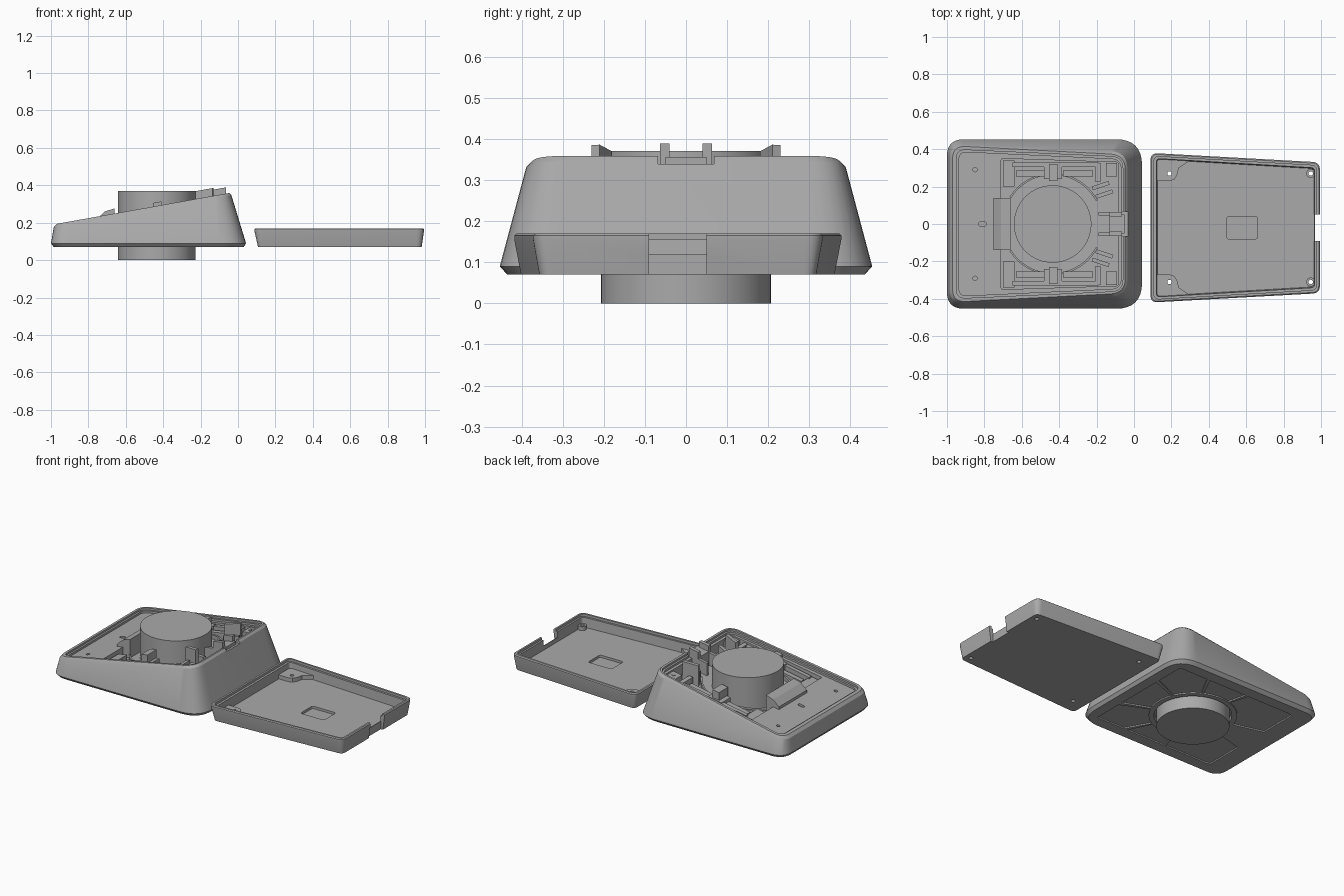
import bpy, bmesh, math
from mathutils import Vector

cube = bpy.data.objects.get("Cube")
if cube:
    bpy.data.objects.remove(cube, do_unlink=True)

grey = bpy.data.materials.new("neutral grey plastic")
grey.use_nodes = True
grey.diffuse_color = (0.4, 0.4, 0.4, 1)
grey.node_tree.nodes["Principled BSDF"].inputs["Base Color"].default_value = (0.4, 0.4, 0.4, 1)
parts = []


def deck(offset=0.0):
    """Height function parallel to the sloping top of the body."""
    return lambda x: 0.19 + (x + 0.99) * 0.179 + offset


def height(z, x):
    return z(x) if callable(z) else z


def finish(name, bm):
    bmesh.ops.recalc_face_normals(bm, faces=bm.faces)
    mesh = bpy.data.meshes.new(name)
    bm.to_mesh(mesh)
    bm.free()
    mesh.materials.append(grey)
    ob = bpy.data.objects.new(name, mesh)
    bpy.context.collection.objects.link(ob)
    parts.append(ob)
    return ob


def loft(name, loops):
    """Skin a stack of (outline, height) loops and cap both ends."""
    bm = bmesh.new()
    rows = [[bm.verts.new((x, y, height(z, x))) for x, y in pts] for pts, z in loops]
    for a, b in zip(rows, rows[1:]):
        for i in range(len(a)):
            j = (i + 1) % len(a)
            bm.faces.new((a[i], a[j], b[j], b[i]))
    bm.faces.new(rows[0])
    bm.faces.new(rows[-1])
    return finish(name, bm)


def prism(name, pts, z0, z1):
    return loft(name, [(pts, z0), (pts, z1)])


def rect(x0, x1, y0, y1):
    return [(x0, y0), (x1, y0), (x1, y1), (x0, y1)]


def circle(x, y, r, n=24):
    return [(x + r * math.cos(math.tau * i / n), y + r * math.sin(math.tau * i / n)) for i in range(n)]


def rounded(x0, x1, h0, h1, r0, r1, yc=0.0, n=8):
    """Tapered rectangle with rounded corners."""
    corners = [Vector(p) for p in ((x0, yc - h0), (x1, yc - h1), (x1, yc + h1), (x0, yc + h0))]
    pts = []
    for i, (p, r) in enumerate(zip(corners, (r0, r1, r1, r0))):
        a = p + (corners[i - 1] - p).normalized() * r
        b = p + (corners[(i + 1) % 4] - p).normalized() * r
        for k in range(n + 1):
            t = k / n
            q = a * (1 - t) ** 2 + p * 1.17 * t * (1 - t) + p * 0.83 * t * (1 - t) + b * t * t
            pts.append((q.x, q.y))
    return pts


def cut(ob, cutters, keep=False):
    """Subtract each cutter and bake the result."""
    for c in cutters:
        m = ob.modifiers.new("cut", "BOOLEAN")
        m.operation, m.solver, m.object = "DIFFERENCE", "EXACT", c
    bpy.context.view_layer.update()
    dg = bpy.context.evaluated_depsgraph_get()
    mesh = bpy.data.meshes.new_from_object(ob.evaluated_get(dg))
    ob.modifiers.clear()
    ob.data = mesh
    if not keep:
        for c in cutters:
            parts.remove(c)
            bpy.data.objects.remove(c, do_unlink=True)


# Sloping body with a stepped rim
body = loft("body_shell", [
    (rounded(-0.985, 0.03, 0.435, 0.435, 0.08, 0.13), 0.07),
    (rounded(-1.0, 0.043, 0.453, 0.453, 0.09, 0.14), 0.09),
    (rounded(-0.985, -0.035, 0.428, 0.385, 0.08, 0.09), deck(-0.015)),
    (rounded(-0.97, -0.047, 0.418, 0.37, 0.07, 0.08), deck()),
    (rounded(-0.95, -0.06, 0.398, 0.358, 0.05, 0.06), deck()),
    (rounded(-0.95, -0.06, 0.398, 0.358, 0.05, 0.06), deck(-0.012)),
    (rounded(-0.935, -0.07, 0.385, 0.345, 0.04, 0.05), deck(-0.012)),
    (rounded(-0.935, -0.07, 0.385, 0.345, 0.04, 0.05), deck(-0.025)),
])

# Cavity, screw holes, slot and front latch recess
cutters = [
    prism("cavity_cutter", rounded(-0.71, -0.085, 0.35, 0.33, 0.01, 0.01), deck(-0.09), 0.6),
    prism("slot_cutter", rounded(-0.83, -0.79, 0.01, 0.01, 0.008, 0.008), deck(-0.06), 0.6),
    prism("latch_cutter", rect(-0.15, 0.1, -0.068, 0.068), deck(-0.022), 0.6),
]
for y in (-0.29, 0.29):
    cutters.append(prism("screw_cutter", circle(-0.85, y, 0.011), deck(-0.06), 0.6))


# Foot pad recesses on the underside, fanned around the drum
def fan(a0, a1):
    def ray(a, inset):
        c, s = math.cos(a), math.sin(a)
        return min((0.40 if c > 0 else 0.43) / max(abs(c), 1e-6), 0.365 / max(abs(s), 1e-6)) - inset
    angles = [math.radians(a0 + (a1 - a0) * i / 24) for i in range(25)]
    outer = [(-0.435 + ray(a, 0) * math.cos(a), ray(a, 0) * math.sin(a)) for a in angles]
    inner = [(-0.435 + 0.25 * math.cos(a), 0.25 * math.sin(a)) for a in reversed(angles)]
    return outer + inner


for a0, a1 in ((-21, 21), (24, 61), (64, 103), (106, 165), (-61, -24), (-103, -64), (-165, -106)):
    cutters.append(prism("pad_cutter", fan(a0, a1), 0.0, 0.078))
cutters.append(prism("drum_gap_cutter", circle(-0.435, 0, 0.22, 64), 0.0, 0.1))
cut(body, cutters)

# Drum passing through the body
prism("drum", circle(-0.435, 0, 0.207, 96), 0.0, 0.37)

# Sloping bracket at the low end of the cavity
prism("bracket_ramp", rect(-0.75, -0.71, -0.14, 0.14), 0.15, lambda x: 0.225 + (x + 0.75) * 0.9)
prism("bracket_plate", rect(-0.71, -0.66, -0.14, 0.14), 0.15, lambda x: 0.261 + (x + 0.71) * 0.3)

# Mirrored internals on both sides of the drum
for s, side in ((1, "left"), (-1, "right")):
    def block(name, x0, x1, y0, y1, top):
        prism(f"{side}_{name}", rect(x0, x1, min(s * y0, s * y1), max(s * y0, s * y1)), deck(-0.1), deck(top))

    block("outer_rail", -0.65, -0.19, 0.305, 0.33, -0.035)
    block("inner_rail", -0.63, -0.47, 0.255, 0.285, -0.05)
    block("rear_rail", -0.38, -0.22, 0.255, 0.285, -0.05)
    block("low_step", -0.70, -0.64, 0.20, 0.34, -0.045)
    block("post", -0.455, -0.41, 0.23, 0.32, 0.02)
    block("post_foot", -0.48, -0.385, 0.24, 0.33, -0.03)
    block("divider", -0.205, -0.18, 0.225, 0.325, -0.03)
    block("screw_boss", -0.15, -0.09, 0.255, 0.325, -0.03)
    prism(f"{side}_screw_hole", circle(-0.115, s * 0.29, 0.011), deck(-0.03), deck(-0.027))
    # Thin curved wall following the drum
    arc = [math.radians(a) for a in range(28, 151, 4)]
    wall = [(-0.435 + r * math.cos(a), s * r * math.sin(a))
            for r, seq in ((0.272, arc), (0.262, arc[::-1])) for a in seq]
    prism(f"{side}_curved_wall", wall, deck(-0.1), deck(-0.065))
    # Angled clip arms
    for x, y in ((-0.22, 0.18), (-0.20, 0.135)):
        arm = [(x, s * y), (x + 0.09, s * (y + 0.03)), (x + 0.083, s * (y + 0.05)), (x - 0.007, s * (y + 0.02))]
        prism(f"{side}_clip_arm", arm, deck(-0.1), deck(0.042 if y > 0.15 else -0.02))
    block("latch_prong", -0.13, -0.065, 0.04, 0.063, 0.033)
    block("latch_leg", -0.19, -0.13, 0.045, 0.063, -0.01)

# Latch bridge between the prongs
prism("latch_bridge", rect(-0.13, -0.05, -0.05, 0.05), deck(-0.1), deck(-0.002))

# Tray-shaped cover
Y = -0.02
tray = loft("cover_tray", [
    (rounded(0.107, 0.982, 0.383, 0.335, 0.03, 0.03, Y), 0.07),
    (rounded(0.088, 0.994, 0.4, 0.35, 0.04, 0.04, Y), 0.155),
    (rounded(0.088, 0.994, 0.4, 0.35, 0.04, 0.04, Y), 0.165),
    (rounded(0.094, 0.988, 0.394, 0.344, 0.035, 0.035, Y), 0.17),
    (rounded(0.106, 0.977, 0.382, 0.332, 0.03, 0.03, Y), 0.17),
    (rounded(0.106, 0.977, 0.382, 0.332, 0.03, 0.03, Y), 0.155),
    (rounded(0.12, 0.966, 0.37, 0.32, 0.02, 0.02, Y), 0.155),
    (rounded(0.125, 0.962, 0.365, 0.316, 0.02, 0.02, Y), 0.095),
])
corners = [(x, Y + s * 0.29) for x in (0.19, 0.945) for s in (1, -1)]
holes = [prism("cover_hole_cutter", circle(x, y, 0.012), 0.0, 0.3) for x, y in corners]

# Raised corner pads and screw bosses in the cover
bosses = []
for s in (1, -1):
    edge = [(0.11, Y + s * y) for y in (0.37, 0.25)]
    edge += [(0.19, Y + s * 0.25), (0.215, Y + s * 0.258), (0.23, Y + s * 0.28), (0.24, Y + s * 0.32),
             (0.27, Y + s * 0.34), (0.30, Y + s * 0.36)]
    bosses.append(prism("cover_corner_pad", edge, 0.085, 0.12))
    bosses.append(prism("cover_screw_boss", circle(0.945, Y + s * 0.29, 0.024), 0.085, 0.12))
for ob in bosses:
    cut(ob, holes, keep=True)
cut(tray, holes + [
    prism("notch_cutter", rect(0.968, 1.1, -0.09, 0.05), 0.0, 0.3),
    prism("notch_top_cutter", rect(0.95, 1.1, -0.09, 0.05), 0.12, 0.3),
    prism("pocket_cutter", rounded(0.495, 0.66, 0.06, 0.06, 0.015, 0.015, Y), 0.08, 0.3),
])

# Smooth curved walls while keeping crisp edges
bpy.ops.object.select_all(action="DESELECT")
for ob in parts:
    ob.select_set(True)
bpy.context.view_layer.objects.active = body
bpy.ops.object.shade_smooth_by_angle(angle=math.radians(25))
